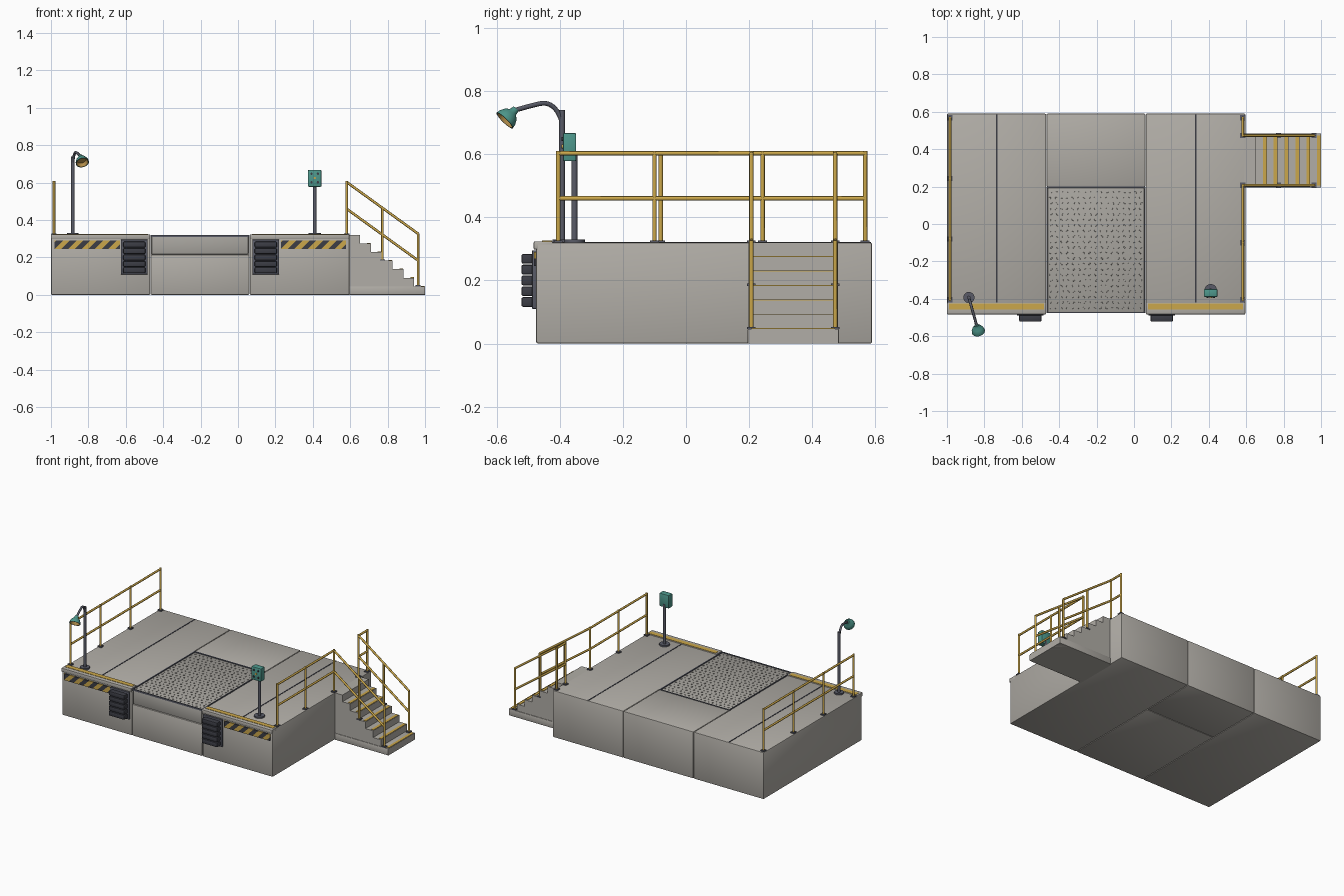
import bpy, bmesh, math
from mathutils import Vector, Matrix

cube = bpy.data.objects.get("Cube")
if cube:
    bpy.data.objects.remove(cube, do_unlink=True)


def material(name, rgb):
    m = bpy.data.materials.new(name)
    m.use_nodes = True
    m.diffuse_color = (*rgb, 1)
    m.node_tree.nodes["Principled BSDF"].inputs["Base Color"].default_value = (*rgb, 1)
    return m


concrete = material("concrete grey", (0.44, 0.42, 0.385))
plate_grey = material("plate grey", (0.39, 0.375, 0.345))
yellow = material("safety yellow", (0.6, 0.39, 0.07))
rubber = material("dark rubber", (0.045, 0.047, 0.06))
steel = material("slate steel", (0.1, 0.105, 0.135))
teal = material("teal paint", (0.075, 0.31, 0.26))
amber = material("lamp amber", (0.45, 0.27, 0.07))


def finish(name, bm, *mats, smooth=False):
    mesh = bpy.data.meshes.new(name)
    bmesh.ops.recalc_face_normals(bm, faces=bm.faces)
    bm.to_mesh(mesh)
    bm.free()
    for m in mats:
        mesh.materials.append(m)
    ob = bpy.data.objects.new(name, mesh)
    bpy.context.collection.objects.link(ob)
    if smooth:
        bpy.ops.object.select_all(action='DESELECT')
        ob.select_set(True)
        bpy.context.view_layer.objects.active = ob
        bpy.ops.object.shade_smooth_by_angle(angle=math.radians(40))
    return ob


def add_box(bm, lo, hi):
    lo, hi = Vector(lo), Vector(hi)
    mat = Matrix.Translation((lo + hi) / 2) @ Matrix.Diagonal((*(hi - lo), 1))
    return bmesh.ops.create_cube(bm, size=1, matrix=mat)


def box(name, lo, hi, mat, bevel=0, segments=2):
    bm = bmesh.new()
    add_box(bm, lo, hi)
    if bevel:
        bmesh.ops.bevel(bm, geom=bm.edges[:], offset=bevel, segments=segments,
                        profile=0.5, affect='EDGES')
    return finish(name, bm, mat, smooth=bool(bevel))


def cylinder(name, center, radius, height, mat, axis='Z', sides=20):
    bm = bmesh.new()
    turn = Matrix.Rotation(math.pi / 2, 4, 'X') if axis == 'Y' else Matrix()
    bmesh.ops.create_cone(bm, cap_ends=True, segments=sides, radius1=radius, radius2=radius,
                          depth=height, matrix=Matrix.Translation(center) @ turn)
    return finish(name, bm, mat, smooth=True)


def tubes(name, paths, radius, mat, kind='POLY'):
    curve = bpy.data.curves.new(name, 'CURVE')
    curve.dimensions = '3D'
    curve.bevel_depth = radius
    curve.bevel_resolution = 2
    curve.use_fill_caps = True
    for path in paths:
        s = curve.splines.new(kind)
        s.points.add(len(path) - 1)
        for p, co in zip(s.points, path):
            p.co = (*co, 1)
        if kind == 'NURBS':
            s.order_u = 3
            s.use_endpoint_u = True
    curve.materials.append(mat)
    ob = bpy.data.objects.new(name, curve)
    bpy.context.collection.objects.link(ob)
    return ob


# Concrete blocks of the dock
TOP, FRONT, BACK = 0.32, -0.475, 0.59
box("right_block", (-1, FRONT, 0), (-0.47, BACK, TOP), concrete, 0.006)
box("left_block", (0.063, FRONT, 0), (0.595, BACK, TOP), concrete, 0.006)
box("centre_back_block", (-0.468, 0.2, 0), (0.061, BACK, TOP), concrete, 0.006)
box("centre_front_block", (-0.468, FRONT, 0), (0.061, 0.199, 0.215), concrete, 0.006)

# Leveller plate with a dark steel frame and raised treads
box("leveller_plate", (-0.462, -0.472, 0.217), (0.055, 0.194, 0.317), plate_grey, 0.004)
for name, lo, hi in (("right", (-0.469, -0.474), (-0.462, 0.201)),
                     ("left", (0.055, -0.474), (0.062, 0.201)),
                     ("back", (-0.469, 0.194), (0.062, 0.201)),
                     ("front", (-0.469, -0.477), (0.062, -0.47))):
    box("leveller_frame_" + name, (*lo, 0.31), (*hi, 0.321), steel)

bm = bmesh.new()
rows, cols = 22, 17
for r in range(rows):
    for c in range(cols):
        x = -0.448 + 0.03 * c + 0.007 * (r % 2)
        y = -0.45 + 0.0295 * r
        angle = math.radians(45 if (r + c) % 2 else -45)
        place = (Matrix.Translation((x, y, 0.3175)) @ Matrix.Rotation(angle, 4, 'Z')
                 @ Matrix.Diagonal((0.8, 0.35, 1, 1)))
        bmesh.ops.create_cone(bm, cap_ends=True, segments=6, radius1=0.0095, radius2=0.007,
                              depth=0.006, matrix=place)
finish("leveller_treads", bm, plate_grey)

# Front curbs, yellow edge strips, top joints, hazard panels and bumpers on both sides
SLANT, PITCH = 1.0, 0.036


def hazard_panel(name, x0, x1):
    z0, z1 = 0.246, 0.291
    bm = bmesh.new()
    add_box(bm, (x0, FRONT - 0.007, z0), (x1, FRONT + 0.002, z1))
    normal = Vector((1, 0, -SLANT))
    for i in range(-2, 12):
        bmesh.ops.bisect_plane(bm, geom=bm.verts[:] + bm.edges[:] + bm.faces[:],
                               plane_co=(x0 + i * PITCH, 0, z0), plane_no=normal)
    for f in bm.faces:
        c = f.calc_center_median()
        f.material_index = math.floor((c.x - x0 - SLANT * (c.z - z0)) / PITCH) % 2
    finish(name, bm, yellow, rubber)


for side, x0, x1, joint, hx, bx in (("right", -1, -0.47, -0.735, -0.98, -0.626),
                                    ("left", 0.063, 0.595, 0.33, 0.23, 0.077)):
    box(side + "_curb", (x0, -0.483, 0.298), (x1, -0.422, 0.324), concrete, 0.004)
    box(side + "_edge_strip", (x0 + 0.012, -0.457, 0.32), (x1 - 0.012, -0.425, 0.326), yellow)
    box(side + "_top_joint", (joint - 0.004, -0.42, 0.316), (joint + 0.004, BACK - 0.004, 0.3215), rubber)
    hazard_panel(side + "_hazard_panel", hx, hx + 0.348)
    box(side + "_bumper_back", (bx, -0.488, 0.11), (bx + 0.143, FRONT, 0.295), steel, 0.002)
    for i in range(5):
        z = 0.116 + 0.0343 * i
        box(f"{side}_bumper_rib_{i + 1}", (bx + 0.012, -0.522, z), (bx + 0.131, -0.482, z + 0.031),
            rubber, 0.006)

# Stairs: one extruded step profile with a yellow nosing on each tread
STEPS, RISE, X0, X1 = 7, TOP / 7, 0.595, 1.0
Y0, Y1 = 0.195, 0.485
edges = [0.652 + (X1 - 0.652) * i / (STEPS - 1) for i in range(STEPS)]
profile = [(X0 - 0.01, 0), (X0 - 0.01, TOP)]
for i, x in enumerate(edges):
    z = TOP - RISE * i
    profile += [(x, z), (x, z - RISE)]
bm = bmesh.new()
face = bm.faces.new([bm.verts.new((x, Y0 + 0.003, z)) for x, z in profile])
ext = bmesh.ops.extrude_face_region(bm, geom=[face])
bmesh.ops.translate(bm, vec=(0, Y1 - Y0 - 0.006, 0),
                    verts=[v for v in ext["geom"] if isinstance(v, bmesh.types.BMVert)])
finish("stairs", bm, concrete)
box("stair_base", (X0, Y0, 0), (X1, Y1, RISE), concrete, 0.003)
for i, x in enumerate(edges[1:]):
    z = TOP - RISE * (i + 1)
    box(f"stair_nosing_{i + 1}", (x - 0.021, Y0 + 0.012, z - 0.002), (x - 0.002, Y1 - 0.012, z + 0.003), yellow)

# Railings
HIGH, MID, R = 0.603, 0.46, 0.007


def foot(name, x, y, z):
    box(name, (x - 0.014, y - 0.014, z), (x + 0.014, y + 0.014, z + 0.007), steel)


def railing(name, x, ys):
    paths = [[(x, ys[0], z), (x, ys[-1], z)] for z in (HIGH, MID)]
    paths += [[(x, y, TOP), (x, y, HIGH + R)] for y in ys]
    tubes(name, paths, R, yellow)
    for i, y in enumerate(ys):
        foot(f"{name}_foot_{i + 1}", x, y, TOP)


railing("right_railing", -0.984, (-0.405, -0.08, 0.243, 0.568))
railing("left_railing", 0.581, (-0.405, -0.1, 0.207))
railing("left_back_railing", 0.581, (0.473, 0.568))

for side, y in (("front", 0.207), ("back", 0.473)):
    drop = 0.276
    paths = [[(0.581, y, z), (0.963, y, z - drop)] for z in (HIGH, MID)]
    for i, (x, z) in enumerate(((0.772, TOP - 3 * RISE), (0.963, RISE))):
        top = HIGH - drop * (x - 0.581) / (0.963 - 0.581)
        paths.append([(x, y, z), (x, y, top)])
        foot(f"stair_{side}_foot_{i + 1}", x, y, z)
    tubes(f"stair_{side}_railing", paths, R, yellow)

# Lamp: post, gooseneck and bell shade
LX, LY = -0.883, -0.393
cylinder("lamp_base", (LX, LY, 0.325), 0.03, 0.01, steel)
cylinder("lamp_post", (LX, LY, 0.53), 0.0095, 0.42, steel)
neck = [(0, 0.7), (0.01, 0.735), (0.045, 0.765), (0.09, 0.757), (0.155, 0.738)]
tubes("lamp_neck", [[(LX + 0.28 * d, LY - d, z) for d, z in neck]], 0.0075, steel, 'NURBS')

aim = Vector((0.2, -0.68, -0.7)).normalized()
place = (Matrix.Translation((LX + 0.042, LY - 0.152, 0.738))
         @ aim.to_track_quat('Z', 'Y').to_matrix().to_4x4())
bell = [(0.011, -0.008), (0.014, 0.006), (0.026, 0.016), (0.034, 0.032), (0.036, 0.044),
        (0.032, 0.044), (0.024, 0.024)]
bm = bmesh.new()
rings = []
for r, z in bell:
    ring = bmesh.ops.create_circle(bm, segments=20, radius=r,
                                   matrix=place @ Matrix.Translation((0, 0, z)))
    rings.append(ring["verts"])
for k, (a, b) in enumerate(zip(rings, rings[1:])):
    for i in range(20):
        j = (i + 1) % 20
        f = bm.faces.new((a[i], a[j], b[j], b[i]))
        f.material_index = int(k > 4)
bm.faces.new(rings[0])
bm.faces.new(rings[-1]).material_index = 1
finish("lamp_shade", bm, teal, amber, smooth=True)

# Control post with its box and buttons
CX, CY = 0.41, -0.354
cylinder("control_base", (CX, CY, 0.325), 0.033, 0.01, steel)
cylinder("control_post", (CX, CY, 0.46), 0.0095, 0.28, steel)
box("control_box", (CX - 0.036, -0.39, 0.578), (CX + 0.036, -0.348, 0.668), teal, 0.005)
for i, (dx, z) in enumerate(((-0.017, 0.648), (0.017, 0.648), (0, 0.625), (-0.017, 0.602), (0.017, 0.602))):
    cylinder(f"control_button_{i + 1}", (CX + dx, -0.391, z), 0.0065, 0.008,
             yellow if i == 2 else rubber, 'Y', 12)
